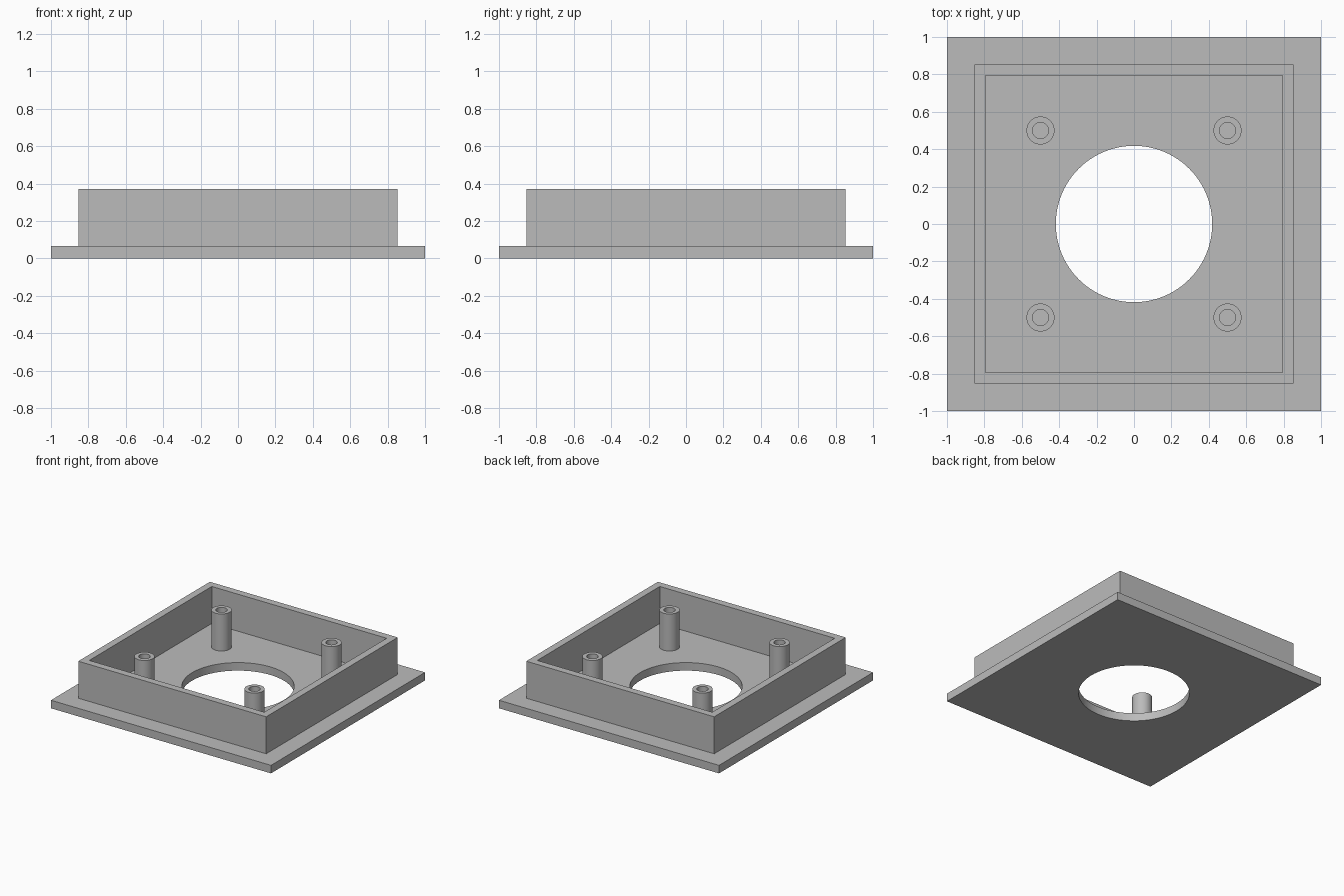
import bpy, bmesh, math

if "Cube" in bpy.data.objects:
    bpy.data.objects.remove(bpy.data.objects["Cube"])

# one flat colour
grey = bpy.data.materials.new("plain_grey")
grey.diffuse_color = (0.5, 0.5, 0.5, 1)
grey.use_nodes = True
grey.node_tree.nodes["Principled BSDF"].inputs["Base Color"].default_value = grey.diffuse_color


def square(half):
    return [(-half, -half), (half, -half), (half, half), (-half, half)]


def circle(radius, sides):
    return [(radius * math.cos(2 * math.pi * i / sides),
             radius * math.sin(2 * math.pi * i / sides)) for i in range(sides)]


def extruded_profile(name, outer, inner, z0, z1, x=0, y=0):
    """Extrude an outline with an opening from z0 to z1."""
    curve = bpy.data.curves.new(name + "_profile", 'CURVE')
    curve.dimensions = '2D'
    curve.fill_mode = 'BOTH'
    curve.extrude = (z1 - z0) / 2
    for points in (outer, inner):
        spline = curve.splines.new('POLY')
        spline.points.add(len(points) - 1)
        for point, (px, py) in zip(spline.points, points):
            point.co = (px, py, 0, 1)
        spline.use_cyclic_u = True
    helper = bpy.data.objects.new(name + "_helper", curve)
    bpy.context.collection.objects.link(helper)
    depsgraph = bpy.context.evaluated_depsgraph_get()
    mesh = bpy.data.meshes.new_from_object(helper.evaluated_get(depsgraph))
    bpy.data.objects.remove(helper)
    bpy.data.curves.remove(curve)

    # weld the caps to the sides
    bm = bmesh.new()
    bm.from_mesh(mesh)
    bmesh.ops.remove_doubles(bm, verts=bm.verts, dist=0.0001)
    bmesh.ops.recalc_face_normals(bm, faces=bm.faces)
    for face in bm.faces:
        face.smooth = True
    bm.to_mesh(mesh)
    bm.free()
    mesh.set_sharp_from_angle(angle=math.radians(30))
    mesh.materials.clear()
    mesh.materials.append(grey)
    mesh.name = name
    obj = bpy.data.objects.new(name, mesh)
    obj.location = (x, y, (z0 + z1) / 2)
    bpy.context.collection.objects.link(obj)
    return obj


BASE = 0.066
TOP = 0.37

# square plate with a round opening
extruded_profile("base_plate", square(1.0), circle(0.418, 96), 0, BASE)

# raised square rim
extruded_profile("rim_wall", square(0.854), square(0.795), BASE, TOP)

# four hollow screw posts
for sx, side in ((-1, "left"), (1, "right")):
    for sy, end in ((-1, "front"), (1, "back")):
        extruded_profile(f"screw_post_{end}_{side}", circle(0.075, 48),
                         circle(0.043, 48), BASE, TOP, 0.5 * sx, 0.5 * sy)
